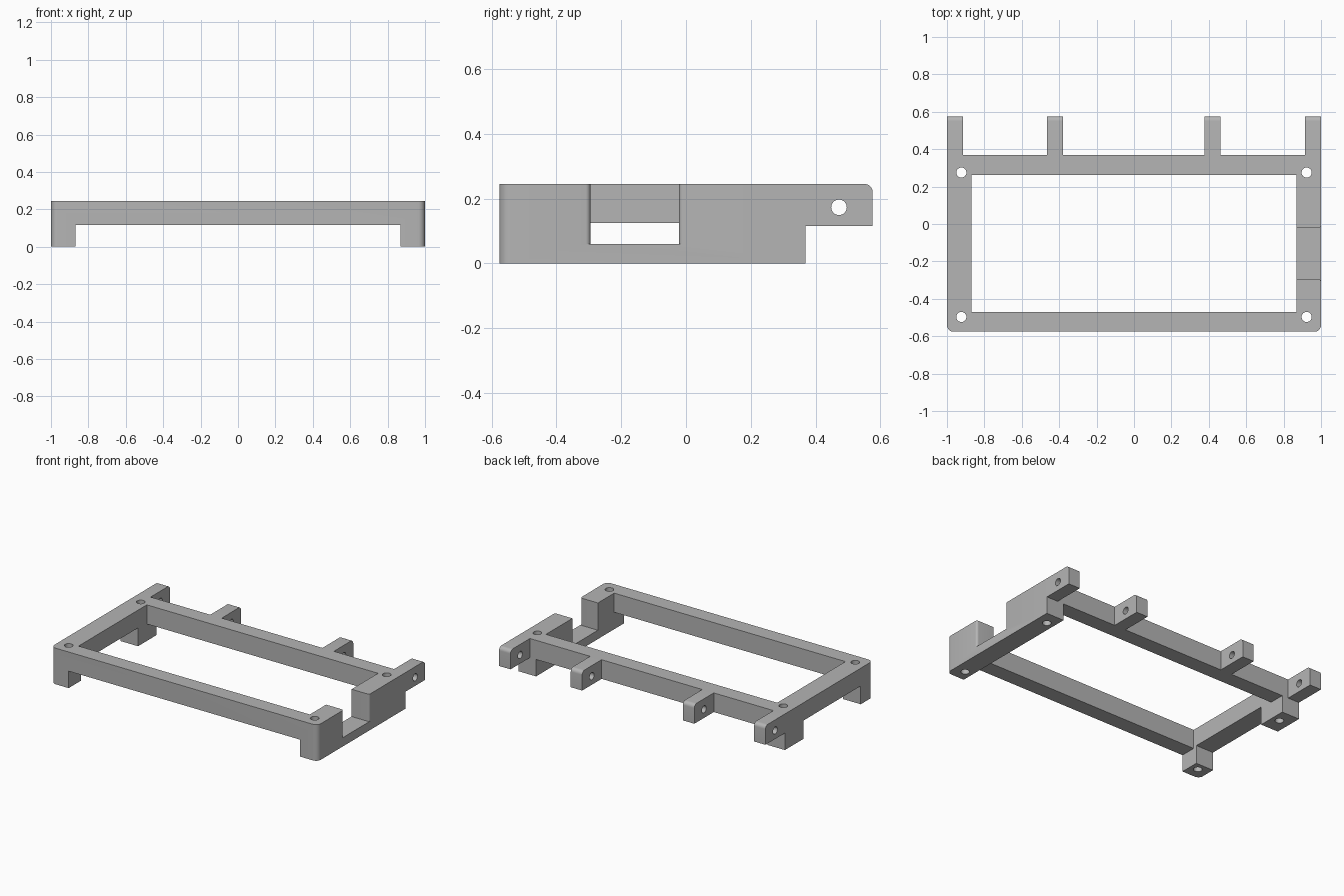
import bpy, bmesh
from math import cos, sin, pi
from mathutils import Vector

cube = bpy.data.objects.get("Cube")
if cube:
    bpy.data.objects.remove(cube)

grey = bpy.data.materials.new("plain_grey")
grey.use_nodes = True
COLOUR = (0.46, 0.46, 0.46, 1)
grey.diffuse_color = COLOUR
grey.node_tree.nodes["Principled BSDF"].inputs["Base Color"].default_value = COLOUR

# Main sizes
TOP, BAR_Z, BEAM_Z = 0.245, 0.115, 0.124
FRONT, BACK, ARM_END = -0.576, 0.368, 0.576
INNER = 0.868


def outline(corners, steps=6):
    """Closed 2D outline; each corner is (u, v) or (u, v, radius)."""
    pts = []
    for i, c in enumerate(corners):
        p = Vector(c[:2])
        r = c[2] if len(c) > 2 else 0
        if not r:
            new = [p]
        else:
            a = (Vector(corners[i - 1][:2]) - p).normalized()
            b = (Vector(corners[(i + 1) % len(corners)][:2]) - p).normalized()
            angles = [pi / 2 * k / steps for k in range(steps + 1)]
            new = [p + r * (a + b) - r * (b * cos(t) + a * sin(t)) for t in angles]
        for q in new:
            if all((q - o).length > 1e-5 for o in pts):
                pts.append(q)
    return pts


def rect(u0, u1, v0, v1):
    return [Vector(c) for c in ((u0, v0), (u1, v0), (u1, v1), (u0, v1))]


def circle(u, v, r, n=24):
    return [Vector((u + r * cos(2 * pi * k / n), v + r * sin(2 * pi * k / n)))
            for k in range(n)]


def prism(name, pts, lo, hi, axis="Z"):
    """Extrude an outline along Z (outline in xy) or X (outline in yz)."""
    def place(p, w):
        return (p.x, p.y, w) if axis == "Z" else (w, p.x, p.y)
    bm = bmesh.new()
    rings = [[bm.verts.new(place(p, w)) for p in pts] for w in (lo, hi)]
    for ring in rings:
        bm.faces.new(ring)
    for i in range(len(pts)):
        bm.faces.new((rings[0][i - 1], rings[0][i], rings[1][i], rings[1][i - 1]))
    bmesh.ops.recalc_face_normals(bm, faces=bm.faces)
    mesh = bpy.data.meshes.new(name)
    bm.to_mesh(mesh)
    bm.free()
    mesh.materials.append(grey)
    obj = bpy.data.objects.new(name, mesh)
    bpy.context.collection.objects.link(obj)
    return obj


def cut(obj, cutters):
    """Subtract the cutters, bake the result and remove them."""
    for c in cutters:
        c.hide_render = True
        mod = obj.modifiers.new("cut", "BOOLEAN")
        mod.operation, mod.solver, mod.object = "DIFFERENCE", "EXACT", c
    graph = bpy.context.evaluated_depsgraph_get()
    baked = bpy.data.meshes.new_from_object(obj.evaluated_get(graph))
    obj.modifiers.clear()
    obj.data = baked
    for c in cutters:
        bpy.data.objects.remove(c)


# Frame block with rounded front corners
frame = prism("frame", outline([(-1, FRONT, 0.035), (1, FRONT, 0.035),
                                (1, BACK), (-1, BACK)]), 0, TOP)

# Central opening, raised bars, and the raised beam between the two legs
cutters = [
    prism("opening", rect(-INNER, INNER, -0.47, 0.262), -0.1, 0.4),
    prism("bar_clearance", rect(-INNER, INNER, -0.8, 0.8), -0.1, BAR_Z),
    prism("beam_clearance", rect(-1.2, -0.8, -0.445, 0.168), -0.1, BEAM_Z),
]

# Side notch, its outer edges rounded over
y0, y1, r = -0.295, -0.022, 0.015
notch = outline([(0.8, y0), (1, y0, r), (1, y0 - r), (1.1, y0 - r),
                 (1.1, y1 + r), (1, y1 + r), (1, y1, r), (0.8, y1)])
cutters.append(prism("notch", notch, 0.06, 0.4))

# Vertical screw holes in the corners
for x in (-0.923, 0.923):
    for y in (-0.497, 0.275):
        cutters.append(prism("screw_hole", circle(x, y, 0.027), -0.1, 0.4))
cut(frame, cutters)

# Rear hinge arms with a pin hole
parts = [frame]
profile = outline([(BACK, BAR_Z), (ARM_END, BAR_Z), (ARM_END, TOP, 0.025), (BACK, TOP)])
arms = {"right_outer_arm": -1, "right_inner_arm": -0.466,
        "left_inner_arm": 0.376, "left_outer_arm": 0.914}
for name, x in arms.items():
    arm = prism(name, profile, x, x + 0.086, "X")
    cut(arm, [prism("pin_hole", circle(0.472, 0.173, 0.024), x - 0.1, x + 0.2, "X")])
    parts.append(arm)

# Smooth the rounded surfaces, keep the edges sharp
bpy.ops.object.select_all(action="DESELECT")
for p in parts:
    p.select_set(True)
bpy.context.view_layer.objects.active = frame
bpy.ops.object.shade_smooth_by_angle()
